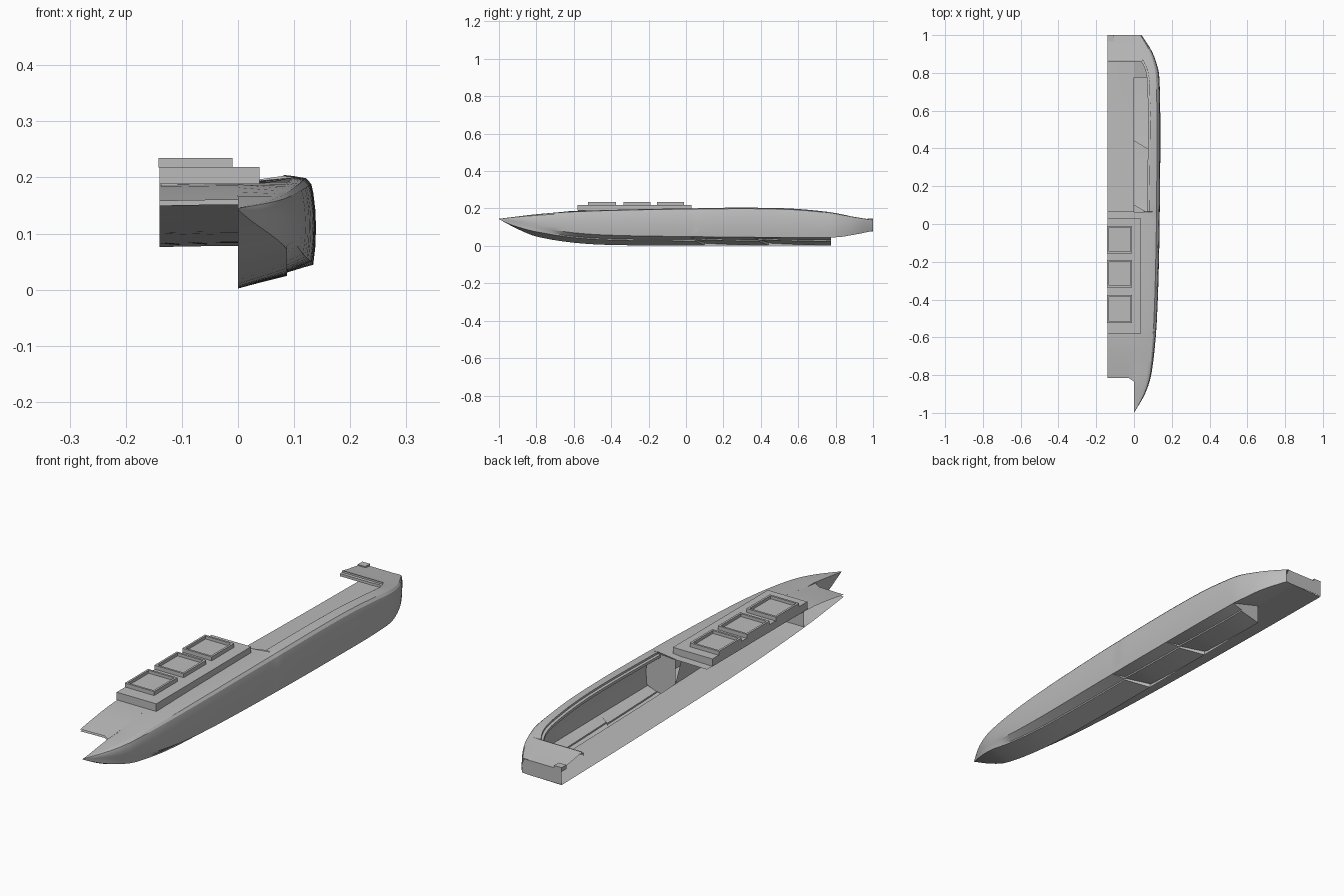
import bpy, bmesh, math

if "Cube" in bpy.data.objects:
    bpy.data.objects.remove(bpy.data.objects["Cube"])

grey = bpy.data.materials.new("hull_grey")
grey.diffuse_color = (0.5, 0.5, 0.5, 1)
grey.use_nodes = True
grey.node_tree.nodes["Principled BSDF"].inputs["Base Color"].default_value = grey.diffuse_color


def curve(*knots):
    """Smooth function of y through (y, value) knots."""
    n = len(knots)

    def slope(i):
        a, b = knots[max(i - 1, 0)], knots[min(i + 1, n - 1)]
        return (b[1] - a[1]) / (b[0] - a[0])

    def f(y):
        y = min(max(y, knots[0][0]), knots[-1][0])
        i = 0
        while i < n - 2 and y > knots[i + 1][0]:
            i += 1
        (y0, v0), (y1, v1) = knots[i], knots[i + 1]
        h = y1 - y0
        t = (y - y0) / h
        return ((2*t**3 - 3*t*t + 1) * v0 + (t**3 - 2*t*t + t) * h * slope(i)
                + (3*t*t - 2*t**3) * v1 + (t**3 - t*t) * h * slope(i + 1))
    return f


def finish(name, bm, smooth=True):
    bmesh.ops.remove_doubles(bm, verts=bm.verts, dist=0.0002)
    bmesh.ops.recalc_face_normals(bm, faces=bm.faces)
    me = bpy.data.meshes.new(name)
    bm.to_mesh(me)
    bm.free()
    ob = bpy.data.objects.new(name, me)
    bpy.context.collection.objects.link(ob)
    me.materials.append(grey)
    if smooth:
        bpy.context.view_layer.objects.active = ob
        ob.select_set(True)
        bpy.ops.object.shade_smooth_by_angle(angle=math.radians(30))
        ob.select_set(False)
    return ob


def grid(name, rows):
    """Surface through equal-length rows of points."""
    bm = bmesh.new()
    vs = [[bm.verts.new(p) for p in r] for r in rows]
    for a, b in zip(vs, vs[1:]):
        for j in range(len(a) - 1):
            bm.faces.new((a[j], a[j + 1], b[j + 1], b[j]))
    return finish(name, bm)


def panel(name, pts):
    bm = bmesh.new()
    bm.faces.new([bm.verts.new(p) for p in pts])
    return finish(name, bm, False)


def box(name, x0, x1, y0, y1, z0, z1, recess=None):
    """Box, optionally with a framed recess in its top."""
    bm = bmesh.new()
    bmesh.ops.create_cube(bm, size=1)
    for v in bm.verts:
        v.co = (x1 if v.co.x > 0 else x0, y1 if v.co.y > 0 else y0, z1 if v.co.z > 0 else z0)
    if recess:
        bm.normal_update()
        top = max(bm.faces, key=lambda f: f.normal.z)
        bmesh.ops.inset_individual(bm, faces=[top], thickness=recess[0])
        inner = bmesh.ops.extrude_discrete_faces(bm, faces=[top])["faces"][0]
        for v in inner.verts:
            v.co.z -= recess[1]
    return finish(name, bm, False)


# Hull lines as functions of length
width = curve((-1, 0), (-.9, .058), (-.8, .091), (-.6, .115), (-.4, .126), (-.2, .132),
              (0, .136), (.4, .139), (.78, .134), (.87, .113), (.93, .086), (1, .04))
sheer = curve((-1, .145), (-.8, .17), (-.6, .186), (-.4, .194), (0, .202), (.5, .202),
              (.75, .183), (.9, .156), (1, .14))
chine = curve((-1, .144), (-.9, .124), (-.8, .1), (-.6, .07), (-.4, .057), (0, .05),
              (.4, .046), (.8, .046), (.9, .06), (1, .08))
keel = curve((-1, .143), (-.9, .09), (-.8, .05), (-.6, .017), (-.4, .005), (0, .002), (.78, .003))
tunnel = curve((-.84, .155), (-.6, .127), (-.3, .107), (0, .096), (.5, .085), (1, .078))
deck = curve((-.84, .156), (-.7, .177), (-.58, .188), (0, .191), (.1, .191))
rim_x = curve((.07, .08), (.5, .085), (.75, .081), (.82, .07), (.87, .045))

COCKPIT = (.065, .868)
STEPS = (.02, .36)
TRANSOM = .775
RISE = .016


def station(y, aft_of_step=None, closed_bottom=False, open_top=False):
    w, cz, tz = width(y), chine(y), sheer(y)
    cx = .965 * w
    shear = .08 if y in STEPS else 0
    lift = 0
    for s in STEPS:
        past = (y - s) / .34
        if 0 < past < 1 or (past == 0 and aft_of_step):
            lift = RISE * (1 - past)
    if closed_bottom:      # overhang behind the transom
        kz = tunnel(y)
        sx, s0, s1 = .6 * cx, cz + .4 * (kz - cz), cz + .4 * (kz - cz)
    else:
        kz = keel(y) + lift
        sx = min(.97 * cx, .087)
        s0 = kz + (cz - kz) * .52 * min(1, sx / .087)
        s1 = s0 + .006 * min(1, w / .1)
    ys = y + shear
    ym = y + shear * .35
    pts = [(0, ys, kz), (sx, ym, s0), (sx, ym, s1), (cx, y, cz)]
    for fx, fz in ((.99, .2), (1, .42), (.99, .62), (.965, .8), (.94, .9), (.87, .965), (.72, .988)):
        pts.append((fx * w, y, cz + fz * (tz - cz)))
    if open_top:
        pts.append((min(rim_x(y), .72 * w), y, tz))
    else:
        pts.append((0, y, deck(y) if -.8 < y < .1 else tz - .002))
    return pts


# Hull shell with two bottom steps and a transom
front = [-1, -.985, -.96, -.93, -.9, -.86, -.82, -.78, -.72, -.66, -.6, -.52, -.44, -.36,
         -.28, -.2, -.12, -.05]
rows = [station(y) for y in front]
rows += [station(.02), station(.02, True)]
rows += [station(.105, open_top=True)]
rows[-1:-1] = [[a[:1] + (a[1] + .043,) + a[2:] if j > 3 else a for j, a in enumerate(station(.02, True))]]
rows[-1:-1] = [[a if j < 4 else b for j, (a, b) in enumerate(
    zip(station(.02, True), station(.066, open_top=True)))]]
rows += [station(y, open_top=True) for y in (.16, .22, .28, .33, .36)]
rows += [station(.36, True, open_top=True)]
rows += [station(y, open_top=True) for y in (.46, .52, .58, .64, .7, .74, TRANSOM)]
rows += [station(y, closed_bottom=True, open_top=True) for y in (TRANSOM, .8, .82, .84, .855, .868)]
rows += [station(y, closed_bottom=True) for y in (.868, .89, .91, .93, .95, .975, 1)]
grid("hull_shell", rows)

# Inner side wall of the hull, from keel to tunnel roof or deck
ys = [-1 + i * .0445 for i in range(41)]
wall = []
for y in ys[:-1] + [TRANSOM]:
    top = sheer(y) - .002 if y < -.82 else deck(y) if y < .065 else tunnel(y)
    wall.append([(0, y, keel(y)), (0, y, max(top, keel(y)))])
grid("hull_inner_wall", wall)

# Bridge between hulls: tunnel roof below, foredeck above
def bridge(name, fz, y0, y1, n):
    rows = []
    for i in range(n + 1):
        y = y0 + (y1 - y0) * i / n
        yc = y - .02 if i == 0 else y
        rows.append([(-.14, y, fz(y) - .002), (-.03, y, fz(y)), (-.012, (y + yc) / 2, fz(y)), (0, yc, fz(y))])
    grid(name, rows)


bridge("tunnel_roof", tunnel, -.815, 1, 28)
bridge("foredeck", deck, -.815, .065, 14)

# Cabin bulkheads
by = .066
panel("cockpit_bulkhead", [(0, by, .02), (.087, by, .04), (.13, by, .055), (.134, by, .11),
                           (.127, by, .18), (.095, by, .199), (0, by, .191)])
panel("forward_bulkhead", [(-.14, -.56, tunnel(-.56)), (0, -.56, tunnel(-.56)),
                           (0, -.56, .188), (-.14, -.56, .188)])

# Stepped cockpit rim, running aft and across the stern
path = [(rim_x(y), y, sheer(y), 1, 0) for y in
        [COCKPIT[0] + i * .05 for i in range(15)] + [.79, .815, .84, .855]]
path += [(.045, .868, sheer(.868), .7, .7), (0, .868, sheer(.868), 0, 1), (-.14, .868, sheer(.868), 0, 1)]
grid("cockpit_rim", [[(x, y, z), (x, y, z - .008), (x - .011 * nx, y - .011 * ny, z - .009),
                      (x - .011 * nx, y - .011 * ny, z - .02)] for x, y, z, nx, ny in path])

# Stern deck and its closing plate
grid("stern_deck", [[(-.14, y, sheer(y) - .002), (0, y, sheer(y) - .002)]
                    for y in (.868, .9, .93, .96, 1)])
panel("stern_plate", [(-.14, 1, .078), (0, 1, .078), (.038, 1, .08), (.04, 1, .11),
                      (.029, 1, .139), (0, 1, .138), (-.14, 1, .138)])
box("stern_pad", -.14, -.106, .97, 1, .13, .147)

# Raised cabin top with three framed hatches
box("cabin_top", -.14, .038, -.58, .03, .188, .219)
for i, (a, b) in enumerate(((-.525, -.375), (-.335, -.19), (-.155, -.01))):
    box(f"hatch_{i + 1}", -.142, -.01, a, b, .218, .235, recess=(.012, .012))
